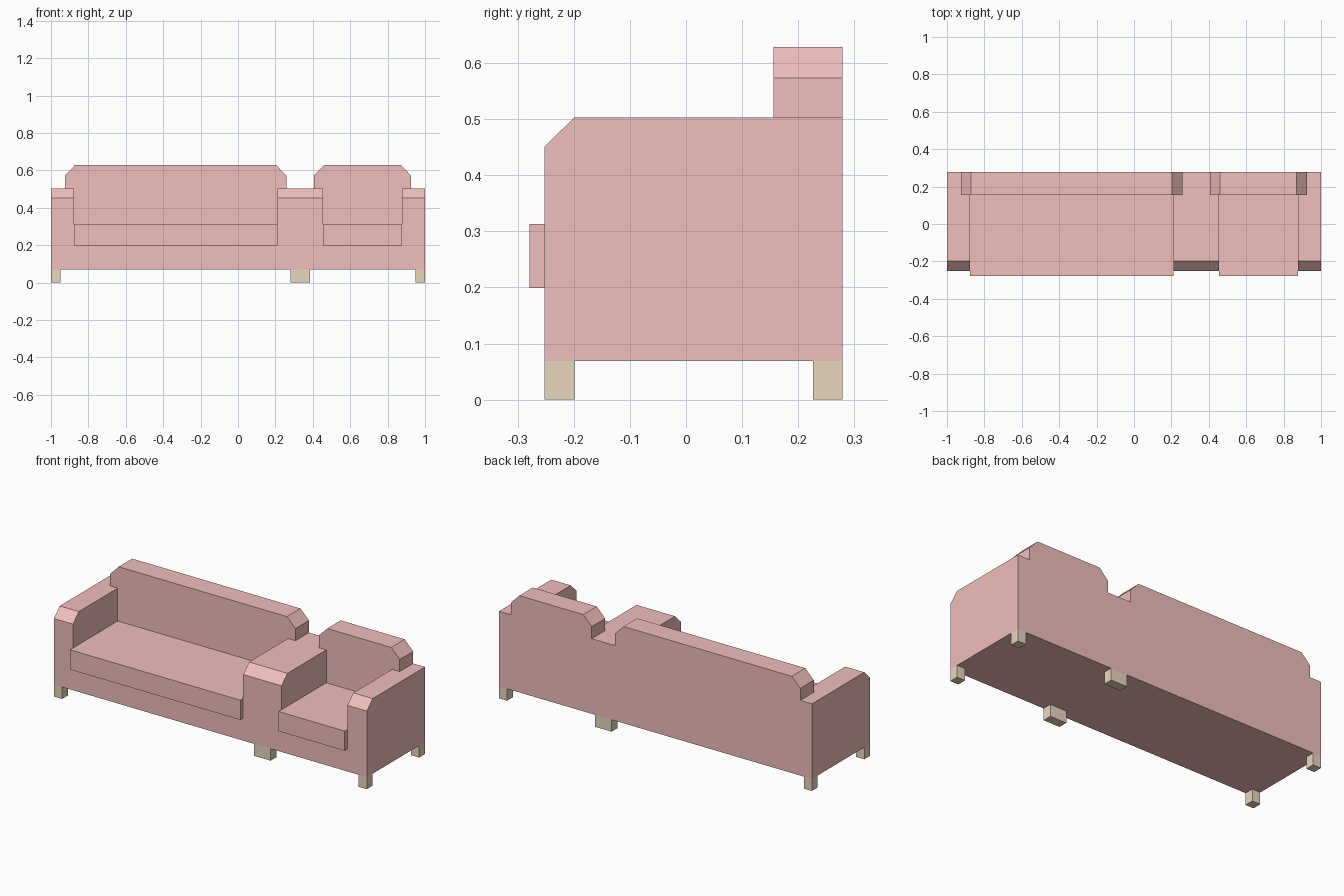
import bpy, bmesh
from mathutils import Vector

if "Cube" in bpy.data.objects:
    bpy.data.objects.remove(bpy.data.objects["Cube"])


def material(name, color):
    m = bpy.data.materials.new(name)
    m.diffuse_color = color
    m.use_nodes = True
    m.node_tree.nodes["Principled BSDF"].inputs["Base Color"].default_value = m.diffuse_color
    return m


FABRIC = material("pink_fabric", (0.87, 0.52, 0.50, 1))
WOOD = material("pale_wood", (0.82, 0.68, 0.52, 1))


def prism(name, profile, axis, lo, hi, mat):
    """Extrude a profile along x (points are y,z) or along y (points are x,z)."""
    bm = bmesh.new()
    place = (lambda a, b: (lo, a, b)) if axis == 'x' else (lambda a, b: (a, lo, b))
    face = bm.faces.new([bm.verts.new(place(a, b)) for a, b in profile])
    ext = bmesh.ops.extrude_face_region(bm, geom=[face])
    step = Vector((hi - lo, 0, 0) if axis == 'x' else (0, hi - lo, 0))
    bmesh.ops.translate(bm, vec=step,
                        verts=[g for g in ext['geom'] if isinstance(g, bmesh.types.BMVert)])
    bmesh.ops.recalc_face_normals(bm, faces=bm.faces[:])
    me = bpy.data.meshes.new(name)
    bm.to_mesh(me)
    bm.free()
    me.materials.append(mat)
    ob = bpy.data.objects.new(name, me)
    bpy.context.collection.objects.link(ob)
    return ob


def box(name, x0, x1, y0, y1, z0, z1, mat):
    return prism(name, [(x0, z0), (x1, z0), (x1, z1), (x0, z1)], 'y', y0, y1, mat)


FRONT, BACK, BACKREST = -0.252, 0.279, 0.156
BASE_Z, SEAT_Z, SEAT_TOP, ARM_TOP, TOP = 0.069, 0.199, 0.313, 0.503, 0.628

# Base under everything
box("base", -1, 1, FRONT, BACK, BASE_Z, SEAT_Z, FABRIC)

# Arms with a chamfered front top edge
arm_profile = [(FRONT, SEAT_Z), (BACK, SEAT_Z), (BACK, ARM_TOP),
               (-0.199, ARM_TOP), (FRONT, 0.451)]
for name, x0, x1 in [("left_arm", -1, -0.878), ("middle_arm", 0.21, 0.455),
                     ("right_arm", 0.876, 1)]:
    prism(name, arm_profile, 'x', x0, x1, FABRIC)

# Seats and backrests; each backrest overlaps the tops of its arms
for name, x0, x1 in [("wide", -0.878, 0.21), ("narrow", 0.455, 0.876)]:
    box(name + "_seat", x0, x1, -0.279, BACKREST, SEAT_Z, SEAT_TOP, FABRIC)
    o, c = 0.048, 0.006
    prism(name + "_backrest",
          [(x0, SEAT_Z), (x1, SEAT_Z), (x1, ARM_TOP), (x1 + o, ARM_TOP),
           (x1 + o, 0.573), (x1 - c, TOP), (x0 + c, TOP), (x0 - o, 0.573),
           (x0 - o, ARM_TOP), (x0, ARM_TOP)], 'y', BACKREST, BACK, FABRIC)

# Front and back legs
for row, y0, y1 in [("front", FRONT, -0.199), ("back", 0.226, BACK)]:
    for side, x0, x1 in [("left", -1, -0.948), ("middle", 0.28, 0.385), ("right", 0.948, 1)]:
        box(f"{row}_{side}_leg", x0, x1, y0, y1, 0, BASE_Z, WOOD)
